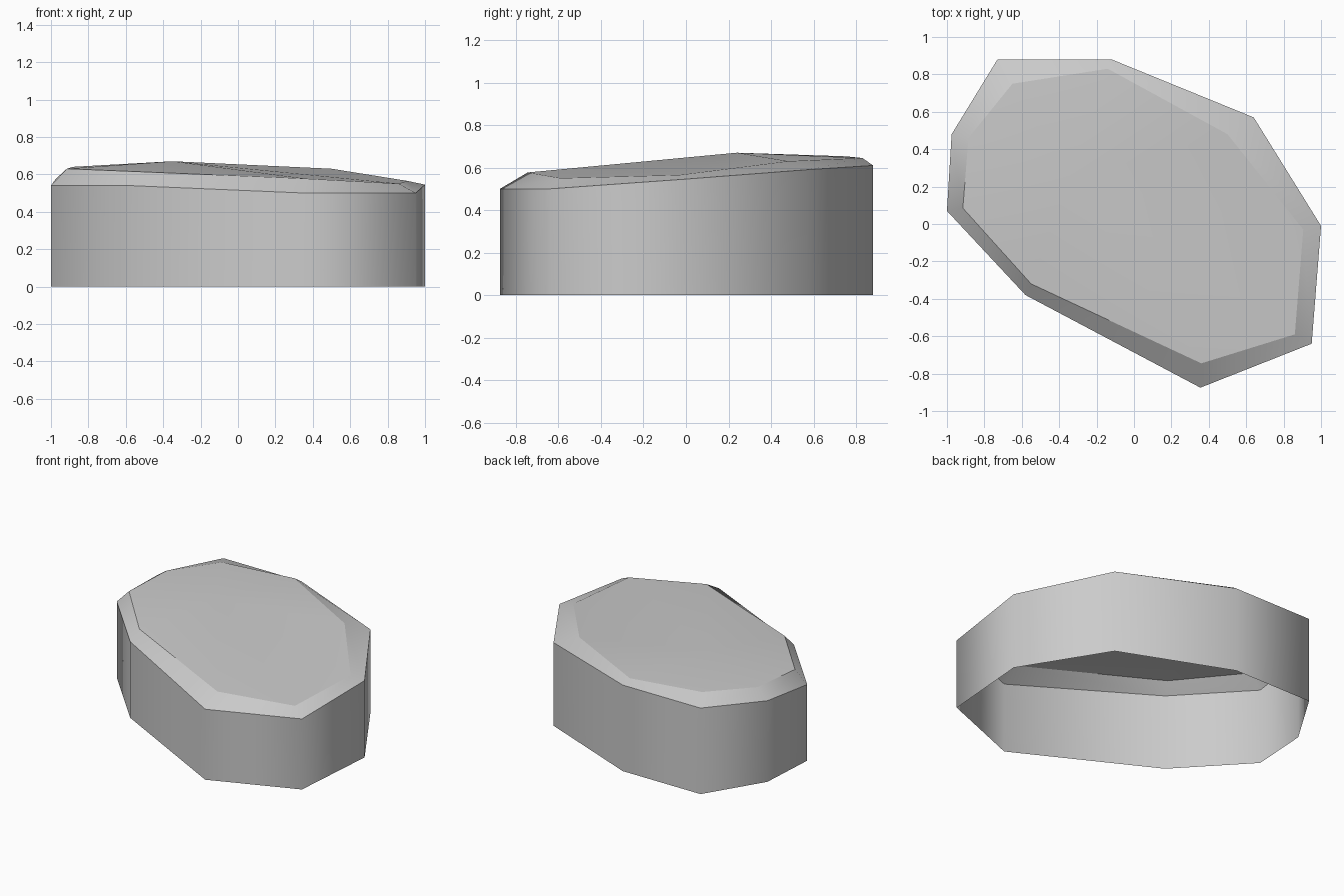
import bpy
import bmesh
import math

cube = bpy.data.objects.get("Cube")
if cube:
    bpy.data.objects.remove(cube, do_unlink=True)

# Stone colour
stone = bpy.data.materials.new("stone grey")
stone.use_nodes = True
grey = (0.6, 0.6, 0.6, 1)
stone.diffuse_color = grey
stone.node_tree.nodes["Principled BSDF"].inputs["Base Color"].default_value = grey

# Irregular outline at the top of the walls, counter-clockwise from above
rim_points = [
    (-1.0, 0.07, 0.54), (-0.58, -0.38, 0.54), (0.355, -0.875, 0.5),
    (0.95, -0.64, 0.5), (1.0, -0.01, 0.545), (0.64, 0.57, 0.59),
    (-0.12, 0.88, 0.61), (-0.73, 0.88, 0.61), (-0.975, 0.48, 0.575)]
# Edge of the gently domed top
top_points = [
    (-0.915, 0.085, 0.63), (-0.55, -0.32, 0.615), (0.36, -0.745, 0.577),
    (0.86, -0.59, 0.55), (0.905, -0.03, 0.565), (0.5, 0.48, 0.63),
    (-0.14, 0.83, 0.645), (-0.65, 0.75, 0.653), (-0.885, 0.46, 0.64)]

bm = bmesh.new()


def ring(points):
    return [bm.verts.new(p) for p in points]


def bridge(lower, upper):
    count = len(lower)
    for i in range(count):
        j = (i + 1) % count
        bm.faces.new((lower[i], lower[j], upper[j], upper[i]))


# Walls, chamfer and domed top; the underside stays open
base = ring([(x, y, 0) for x, y, z in rim_points])
rim = ring(rim_points)
top = ring(top_points)
bridge(base, rim)
bridge(rim, top)
peak = bm.verts.new((-0.35, 0.24, 0.67))
for i, v in enumerate(top):
    bm.faces.new((v, top[(i + 1) % len(top)], peak))

# Smooth shading, with creases around the chamfer
for face in bm.faces:
    face.smooth = True
for loop in (rim, top):
    for i, v in enumerate(loop):
        bm.edges.get((v, loop[(i + 1) % len(loop)])).smooth = False

mesh = bpy.data.meshes.new("stone")
bm.to_mesh(mesh)
bm.free()
mesh.materials.append(stone)
obj = bpy.data.objects.new("stone", mesh)
bpy.context.collection.objects.link(obj)
